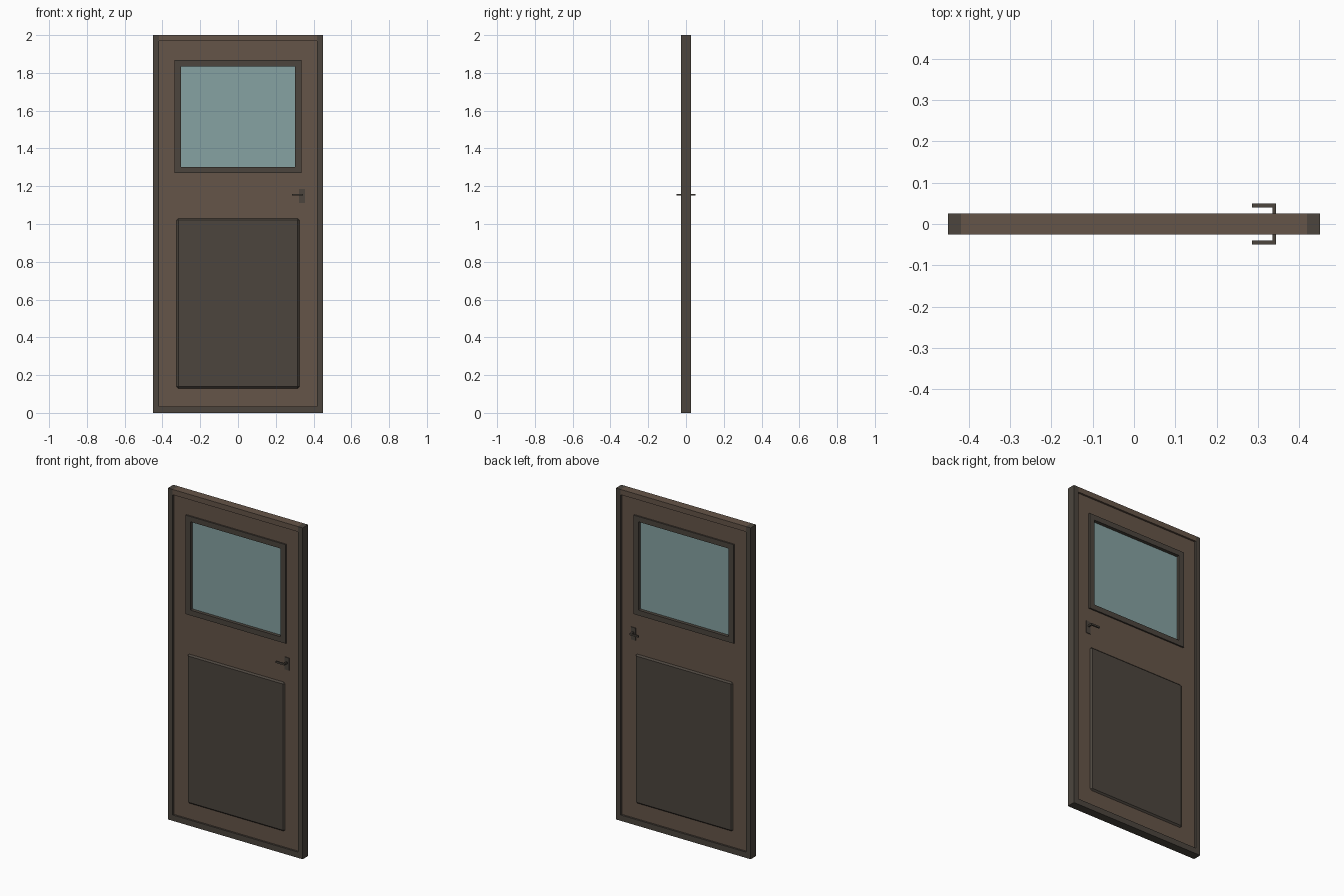
import bpy, bmesh

if "Cube" in bpy.data.objects:
    bpy.data.objects.remove(bpy.data.objects["Cube"])


def material(name, rgb):
    m = bpy.data.materials.new(name)
    m.diffuse_color = (*rgb, 1)
    m.use_nodes = True
    m.node_tree.nodes["Principled BSDF"].inputs["Base Color"].default_value = m.diffuse_color
    return m


BROWN = material("brown_wood", (0.13, 0.09, 0.065))
DARK = material("dark_wood", (0.072, 0.06, 0.048))
GLASS = material("glass", (0.24, 0.36, 0.36))


def finish(name, bm, mat, bevel=0):
    bmesh.ops.recalc_face_normals(bm, faces=bm.faces)
    me = bpy.data.meshes.new(name)
    bm.to_mesh(me)
    bm.free()
    ob = bpy.data.objects.new(name, me)
    bpy.context.collection.objects.link(ob)
    me.materials.append(mat)
    if bevel:
        mod = ob.modifiers.new("bevel", "BEVEL")
        mod.width = bevel
        mod.segments = 1
    return ob


def box(name, x, y, z, mat, bevel=0):
    bm = bmesh.new()
    bmesh.ops.create_cube(bm, size=1)
    for v in bm.verts:
        v.co = [(lo + hi) / 2 + c * (hi - lo) for c, (lo, hi) in zip(v.co, (x, y, z))]
    return finish(name, bm, mat, bevel)


def ring(name, outer, inner, depth, mat):
    """Rectangular slab with a rectangular opening; rects are (x0, x1, z0, z1)."""
    bm = bmesh.new()

    def loop(r, y):
        return [bm.verts.new((r[i], y, r[j])) for i, j in ((0, 2), (1, 2), (1, 3), (0, 3))]
    loops = [loop(outer, -depth), loop(outer, depth), loop(inner, depth), loop(inner, -depth)]
    for a, b in zip(loops, loops[1:] + loops[:1]):
        for i in range(4):
            k = (i + 1) % 4
            bm.faces.new((a[i], a[k], b[k], b[i]))
    return finish(name, bm, mat)


# Outer frame
D = 0.026
for side, x in (("left", (-0.45, -0.418)), ("right", (0.418, 0.45))):
    box(side + "_stile", x, (-D, D), (0, 2), DARK)
box("top_rail", (-0.418, 0.418), (-D, D), (1.968, 2), BROWN)
box("bottom_rail", (-0.418, 0.418), (-D, D), (0, 0.035), DARK)

# Door leaf with window opening
ring("door_leaf", (-0.418, 0.418, 0.035, 1.968), (-0.32, 0.32, 1.285, 1.85), 0.015, BROWN)

# Window
ring("window_frame", (-0.335, 0.335, 1.27, 1.867), (-0.302, 0.302, 1.302, 1.835), 0.024, DARK)
box("window_glass", (-0.31, 0.31), (-0.004, 0.004), (1.295, 1.84), GLASS)

# Raised lower panel, bevelled, showing on both sides
box("lower_panel", (-0.325, 0.325), (-0.024, 0.024), (0.13, 1.03), DARK, 0.009)

# Handle on each side
for side, s in (("front", -1), ("back", 1)):
    def span(a, b):
        return tuple(sorted((s * a, s * b)))
    box(side + "_handle_plate", (0.324, 0.354), span(0.014, 0.019), (1.11, 1.185), DARK)
    box(side + "_handle_post", (0.335, 0.344), span(0.018, 0.04), (1.15, 1.16), DARK)
    box(side + "_handle_lever", (0.285, 0.344), span(0.04, 0.049), (1.15, 1.16), DARK)
